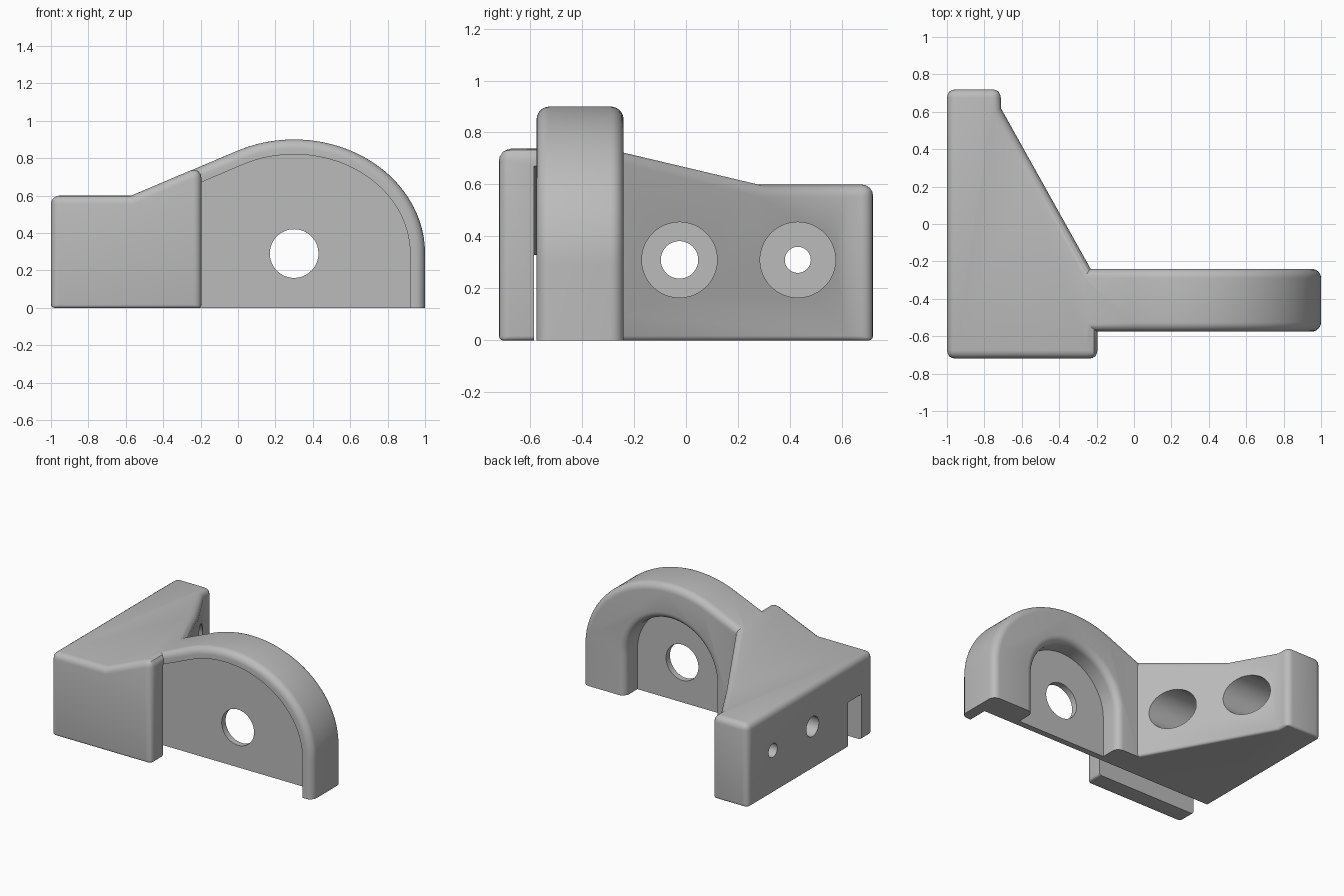
import bpy, bmesh
from math import sin, cos, tan, pi, radians

if "Cube" in bpy.data.objects:
    bpy.data.objects.remove(bpy.data.objects["Cube"], do_unlink=True)

grey = bpy.data.materials.new("plain_grey")
grey.use_nodes = True
colour = (0.5, 0.5, 0.5, 1)
grey.diffuse_color = colour
grey.node_tree.nodes["Principled BSDF"].inputs["Base Color"].default_value = colour

HOLE_X, HOLE_Z = 0.3, 0.29          # centre of the arch and its hole
PLATE_FRONT, PLATE_BACK = -0.43, -0.385
ARM_FRONT, ARM_BACK = -0.575, -0.24


def loft(name, rings):
    """Solid skinned over matching rings of points, capped at both ends."""
    bm = bmesh.new()
    loops = [[bm.verts.new(p) for p in ring] for ring in rings]
    n = len(loops[0])
    for a, b in zip(loops, loops[1:]):
        for i in range(n):
            j = (i + 1) % n
            bm.faces.new((a[i], a[j], b[j], b[i]))
    bm.faces.new(loops[0])
    bm.faces.new(loops[-1])
    bmesh.ops.recalc_face_normals(bm, faces=bm.faces)
    mesh = bpy.data.meshes.new(name)
    bm.to_mesh(mesh)
    bm.free()
    mesh.materials.append(grey)
    obj = bpy.data.objects.new(name, mesh)
    bpy.context.collection.objects.link(obj)
    return obj


def apply_modifier(obj, mod):
    bpy.context.view_layer.objects.active = obj
    bpy.ops.object.modifier_apply(modifier=mod.name)


def combine(obj, other, operation):
    mod = obj.modifiers.new("combine", "BOOLEAN")
    mod.operation, mod.solver, mod.object = operation, "EXACT", other
    apply_modifier(obj, mod)
    bpy.data.objects.remove(other, do_unlink=True)


def round_edges(obj, radius, bottom_radius):
    """Round sharp edges to a true radius whatever their angle."""
    width = 0.1
    bm = bmesh.new()
    bm.from_mesh(obj.data)
    weight = bm.edges.layers.float.new("bevel_weight_edge")
    for e in bm.edges:
        angle = e.calc_face_angle(0)
        if angle > radians(35):
            low = all(v.co.z < 0.001 for v in e.verts)
            e[weight] = (bottom_radius if low else radius) * tan(angle / 2) / width
    bm.to_mesh(obj.data)
    bm.free()
    mod = obj.modifiers.new("soft_edges", "BEVEL")
    mod.width, mod.segments, mod.limit_method = width, 4, "WEIGHT"
    mod.use_clamp_overlap = False
    apply_modifier(obj, mod)


def rod(name, axis, a, b, u, v, r):
    """Cylinder along x or y from a to b."""
    angles = [2 * pi * i / 64 for i in range(64)]
    def place(t, p, q):
        return (t, p, q) if axis == "x" else (p, t, q)
    return loft(name, [[place(t, u + r * cos(k), v + r * sin(k)) for k in angles]
                       for t in (a, b)])


def arch_ring(y, inset, left, bottom):
    """Outline of the arm: half ellipse running into a straight slope."""
    pts = [(1 - inset, y, bottom)]
    for i in range(49):
        k = radians(115.4) * i / 48
        pts.append((HOLE_X + (0.7 - inset) * cos(k), y, HOLE_Z + (0.61 - inset) * sin(k)))
    x, _, z = pts[-1]
    pts += [(left, y, z + (left - x) * 0.425), (left, y, bottom)]
    return pts


def u_ring(y, r):
    """Outline of the rear pocket: half circle on straight legs."""
    arc = [(HOLE_X + r * cos(pi * i / 40), y, HOLE_Z + r * sin(pi * i / 40)) for i in range(41)]
    return [(HOLE_X + r, y, -0.1)] + arc + [(HOLE_X - r, y, -0.1)]


# Mounting block: plan outline cut by the sloping side outline
plan = [(-1, -0.72), (-0.195, -0.72), (-0.195, -0.306),
        (-0.712, 0.62), (-0.712, 0.72), (-1, 0.72)]
bracket = loft("bracket", [[(x, y, z) for x, y in plan] for z in (0, 1)])
side = [(-1.2, -0.2), (0, -0.2), (0, 0.842), (-0.57, 0.6), (-1.2, 0.6)]
combine(bracket, loft("side_outline", [[(x, y, z) for x, z in side] for y in (-1, 1)]),
        "INTERSECT")
round_edges(bracket, 0.045, 0.018)

# Counterbored screw holes through the block
for y, r in ((-0.025, 0.072), (0.43, 0.05)):
    combine(bracket, rod("screw_hole", "x", -1.1, -0.5, y, 0.31, r), "DIFFERENCE")
    combine(bracket, rod("counterbore", "x", -0.89, 0.1, y, 0.31, 0.145), "DIFFERENCE")

# Arched arm with rounded outer edges
R = 0.05
steps = [pi / 2 * i / 6 for i in range(7)]
front = [arch_ring(ARM_FRONT + R * (1 - cos(k)), R * (1 - sin(k)), -0.3, 0) for k in steps]
back = [arch_ring(ARM_BACK - R * (1 - cos(k)), R * (1 - sin(k)), -0.3, 0)
        for k in reversed(steps)]
arm = loft("arm", front + back)

# Rear pocket with a rounded lip
lip = [u_ring(ARM_BACK - R + R * sin(k), 0.36 + R * (1 - cos(k))) for k in steps]
combine(arm, loft("rear_pocket", [u_ring(PLATE_BACK, 0.36)] + lip
                  + [u_ring(ARM_BACK + 0.05, 0.36 + R)]), "DIFFERENCE")

# Hole through the arm
combine(arm, rod("arm_hole", "y", -0.7, -0.1, HOLE_X, HOLE_Z, 0.13), "DIFFERENCE")
combine(bracket, arm, "UNION")

# Front recess following the arch, running on down its slope through the block
combine(bracket, loft("front_recess", [arch_ring(y, 0.08, -1.1, -0.1)
                                       for y in (-0.585, PLATE_FRONT)]), "DIFFERENCE")

# Smooth rounded edges, keep the sharp ones
bpy.ops.object.select_all(action="DESELECT")
bracket.select_set(True)
bpy.context.view_layer.objects.active = bracket
bpy.ops.object.shade_smooth_by_angle(angle=radians(30))
